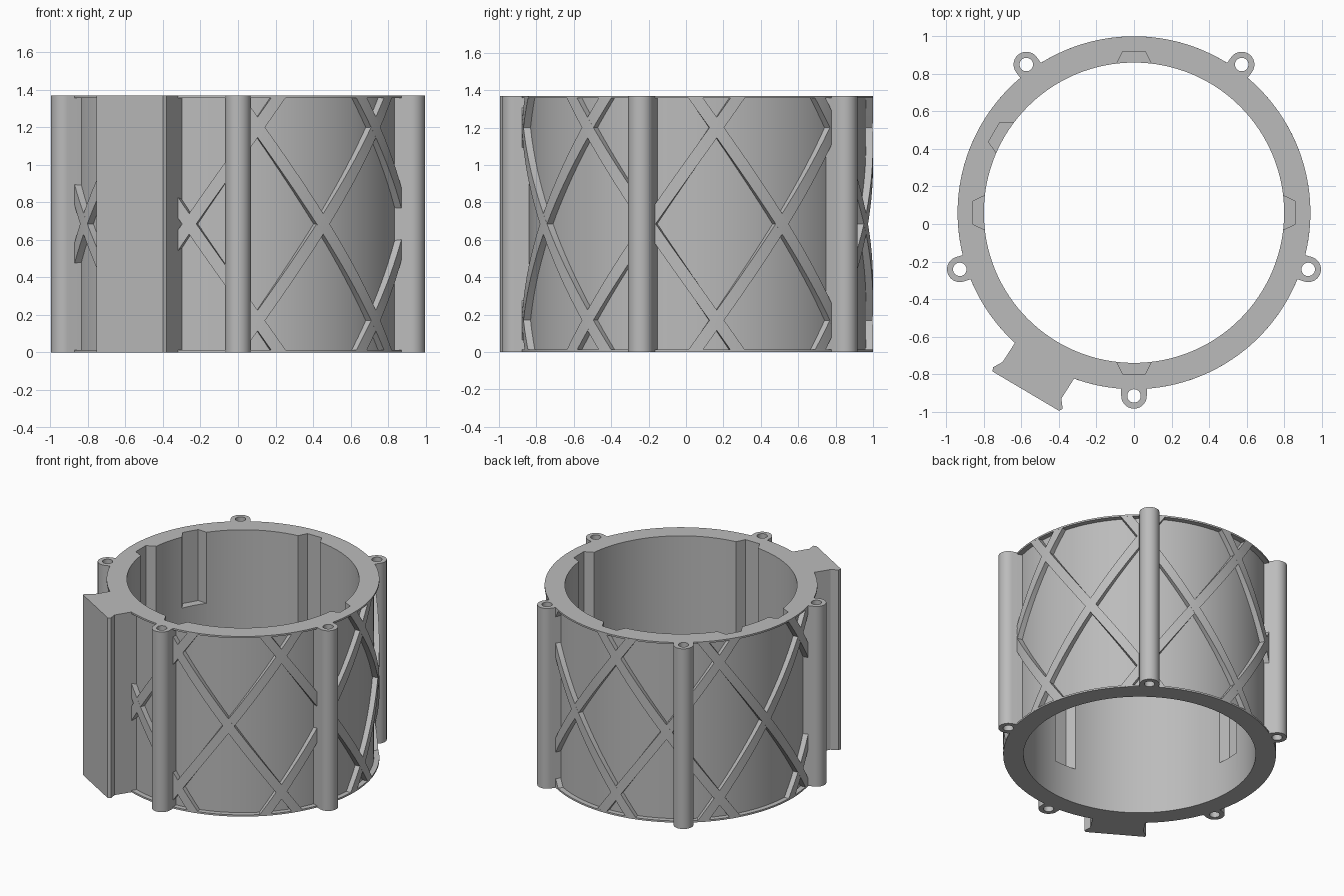
import bpy, bmesh
from math import sin, cos, pi, radians
from mathutils import Vector

cube = bpy.data.objects.get("Cube")
if cube:
    bpy.data.objects.remove(cube, do_unlink=True)

H = 1.37                      # full height
CY = 0.06                     # ring centre in y
R_IN, R_WALL, R_OUT = 0.80, 0.902, 0.94
LIP = 0.013

grey = bpy.data.materials.new("plain grey")
grey.use_nodes = True
COLOUR = (0.5, 0.5, 0.5, 1)
grey.diffuse_color = COLOUR
grey.node_tree.nodes["Principled BSDF"].inputs["Base Color"].default_value = COLOUR


def finish(name, bm):
    bmesh.ops.recalc_face_normals(bm, faces=bm.faces)
    mesh = bpy.data.meshes.new(name)
    bm.to_mesh(mesh)
    bm.free()
    mesh.materials.append(grey)
    obj = bpy.data.objects.new(name, mesh)
    bpy.context.collection.objects.link(obj)
    return obj


def select(obj):
    bpy.ops.object.select_all(action='DESELECT')
    obj.select_set(True)
    bpy.context.view_layer.objects.active = obj


def smooth(obj):
    select(obj)
    bpy.ops.object.shade_smooth_by_angle(angle=radians(30))


def polar(r, deg, z=0.0):
    """Point on the ring; the angle runs from the front towards +x."""
    a = radians(deg)
    return Vector((r * sin(a), CY - r * cos(a), z))


def prism(name, points, z0, z1):
    bm = bmesh.new()
    face = bm.faces.new([bm.verts.new((p[0], p[1], z0)) for p in points])
    new = bmesh.ops.extrude_face_region(bm, geom=[face])["geom"]
    top = [v for v in new if isinstance(v, bmesh.types.BMVert)]
    bmesh.ops.translate(bm, verts=top, vec=(0, 0, z1 - z0))
    return finish(name, bm)


def radial(deg, pairs):
    """Turn (distance out, sideways) pairs into points at a ring angle."""
    a = radians(deg)
    out, side = Vector((sin(a), -cos(a))), Vector((cos(a), sin(a)))
    return [Vector((0, CY)) + out * r + side * s for r, s in pairs]


def cut(obj, cutter):
    cutter.hide_render = True
    mod = obj.modifiers.new("cut", 'BOOLEAN')
    mod.operation, mod.solver, mod.object = 'DIFFERENCE', 'EXACT', cutter
    select(obj)
    bpy.ops.object.modifier_apply(modifier=mod.name)
    bpy.data.objects.remove(cutter, do_unlink=True)


# Ring wall with a thin lip at the top and bottom
profile = [(R_IN, 0), (R_OUT, 0), (R_OUT, LIP), (R_WALL, LIP),
           (R_WALL, H - LIP), (R_OUT, H - LIP), (R_OUT, H), (R_IN, H)]
SEG = 128
bm = bmesh.new()
rings = [[bm.verts.new(polar(r, 360 * i / SEG, z)) for r, z in profile] for i in range(SEG)]
for i, ring in enumerate(rings):
    nxt = rings[(i + 1) % SEG]
    for j in range(len(profile)):
        k = (j + 1) % len(profile)
        bm.faces.new((ring[j], nxt[j], nxt[k], ring[k]))
wall = finish("ring_wall", bm)

# Inner keyways, open at the top; the odd one is shorter
trapezoid = [(0.77, -0.104), (0.86, -0.06), (0.86, 0.06), (0.77, 0.104)]
for deg, floor in ((0, 0.27), (90, 0.27), (180, 0.27), (270, 0.27), (240, 0.83)):
    cut(wall, prism("keyway_cutter", radial(deg, trapezoid), floor, H + 0.1))
smooth(wall)

# Diagonal lattice: helical ribs running both ways
STEPS, HALF = 24, 2.4
RATE = 22.5 / 0.515           # degrees of turn per unit of height
bm = bmesh.new()
for n in range(8):
    for way in (-1, 1):
        last = None
        for i in range(STEPS + 1):
            z = 0.005 + (H - 0.01) * i / STEPS
            mid = 28.9 + 45 * n + way * RATE * (z - H / 2)
            sec = [bm.verts.new(polar(r, mid + d, z)) for r, d in
                   ((0.88, -HALF), (R_OUT, -HALF), (R_OUT, 0), (R_OUT, HALF), (0.88, HALF))]
            if last:
                for j in range(5):
                    k = (j + 1) % 5
                    bm.faces.new((last[j], last[k], sec[k], sec[j]))
            else:
                bm.faces.new(sec)
            last = sec
        bm.faces.new(last)
smooth(finish("lattice_ribs", bm))

# Five screw lugs with through holes
LUG_R, LUG_W, HOLE = 0.976, 0.068, 0.036
for n in range(5):
    arc = [pi * i / 20 - pi / 2 for i in range(21)]
    outline = [(0.89, -LUG_W)] + [(LUG_R + LUG_W * cos(a), LUG_W * sin(a)) for a in arc]
    outline.append((0.89, LUG_W))
    lug = prism("screw_lug_%d" % (n + 1), radial(72 * n, outline), 0, H)
    circle = [(LUG_R + HOLE * cos(pi * i / 12), HOLE * sin(pi * i / 12)) for i in range(24)]
    cut(lug, prism("hole_cutter", radial(72 * n, circle), -0.1, H + 0.1))
    smooth(lug)

# Flat mounting block with flared edges
prism("mounting_block",
      [(-0.60, -0.58), (-0.70, -0.735), (-0.75, -0.763), (-0.755, -0.785),
       (-0.40, -0.995), (-0.38, -0.985), (-0.387, -0.93), (-0.285, -0.77)], 0, H)
